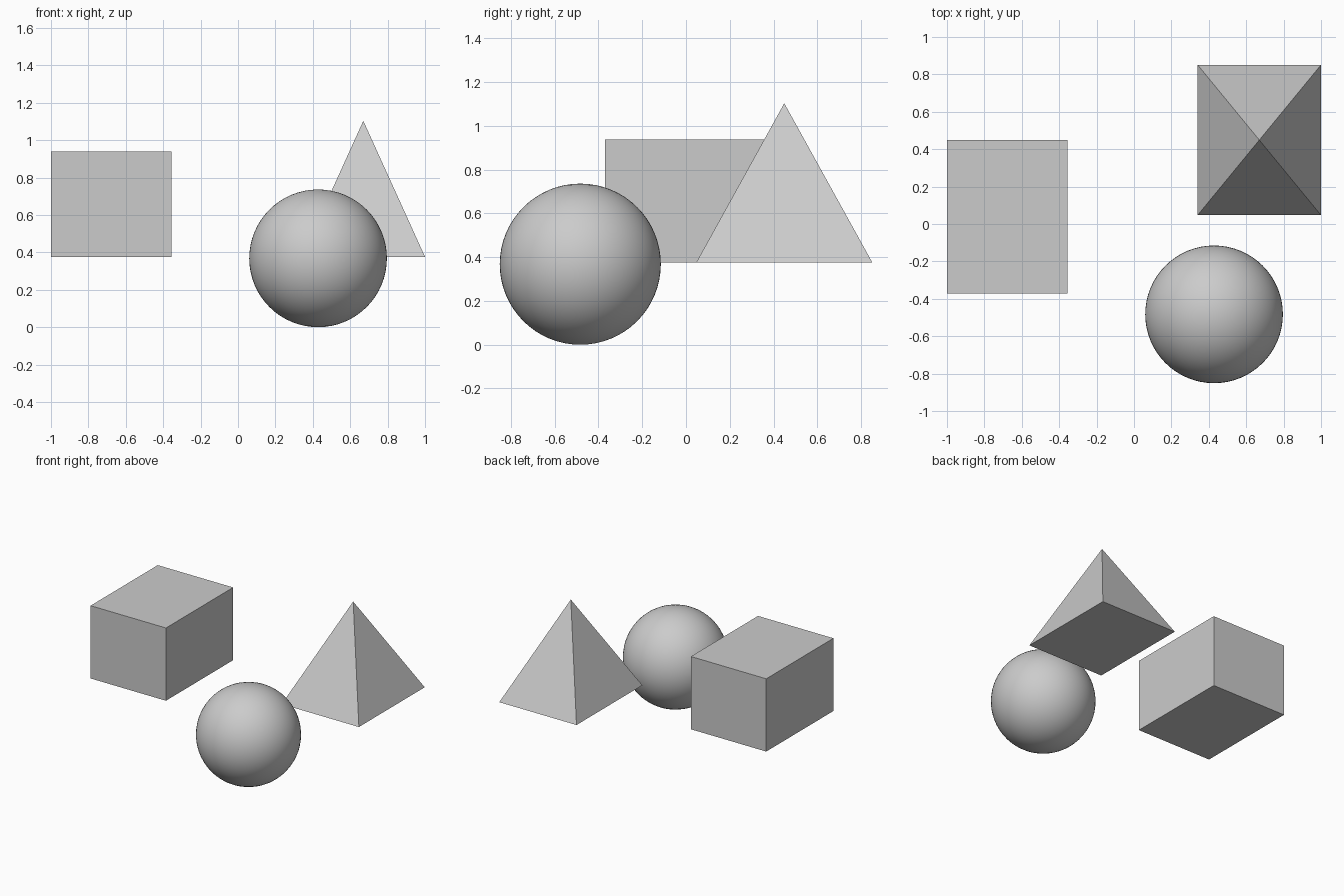
import bpy, math

if "Cube" in bpy.data.objects:
    bpy.data.objects.remove(bpy.data.objects["Cube"])

# Box
bpy.ops.mesh.primitive_cube_add(size=1, location=(-0.678, 0.039, 0.657))
box = bpy.context.object
box.name = "box"
box.scale = (0.644, 0.82, 0.562)
bpy.ops.object.transform_apply(location=False, rotation=False, scale=True)

# Sphere resting on the ground
bpy.ops.mesh.primitive_uv_sphere_add(segments=64, ring_count=32, radius=0.368,
                                     location=(0.428, -0.483, 0.368))
bpy.context.object.name = "sphere"
bpy.ops.object.shade_smooth()

# Rectangular-based pyramid: a four-sided cone turned square to the axes
base_z, apex_z = 0.376, 1.103
bpy.ops.mesh.primitive_cone_add(vertices=4, radius1=math.sqrt(0.5), radius2=0, depth=1,
                                rotation=(0, 0, math.pi / 4))
pyramid = bpy.context.object
pyramid.name = "pyramid"
bpy.ops.object.transform_apply(location=False, rotation=True, scale=False)
pyramid.scale = (0.66, 0.804, apex_z - base_z)
pyramid.location = (0.67, 0.449, (base_z + apex_z) / 2)
bpy.ops.object.transform_apply(location=False, rotation=False, scale=True)
